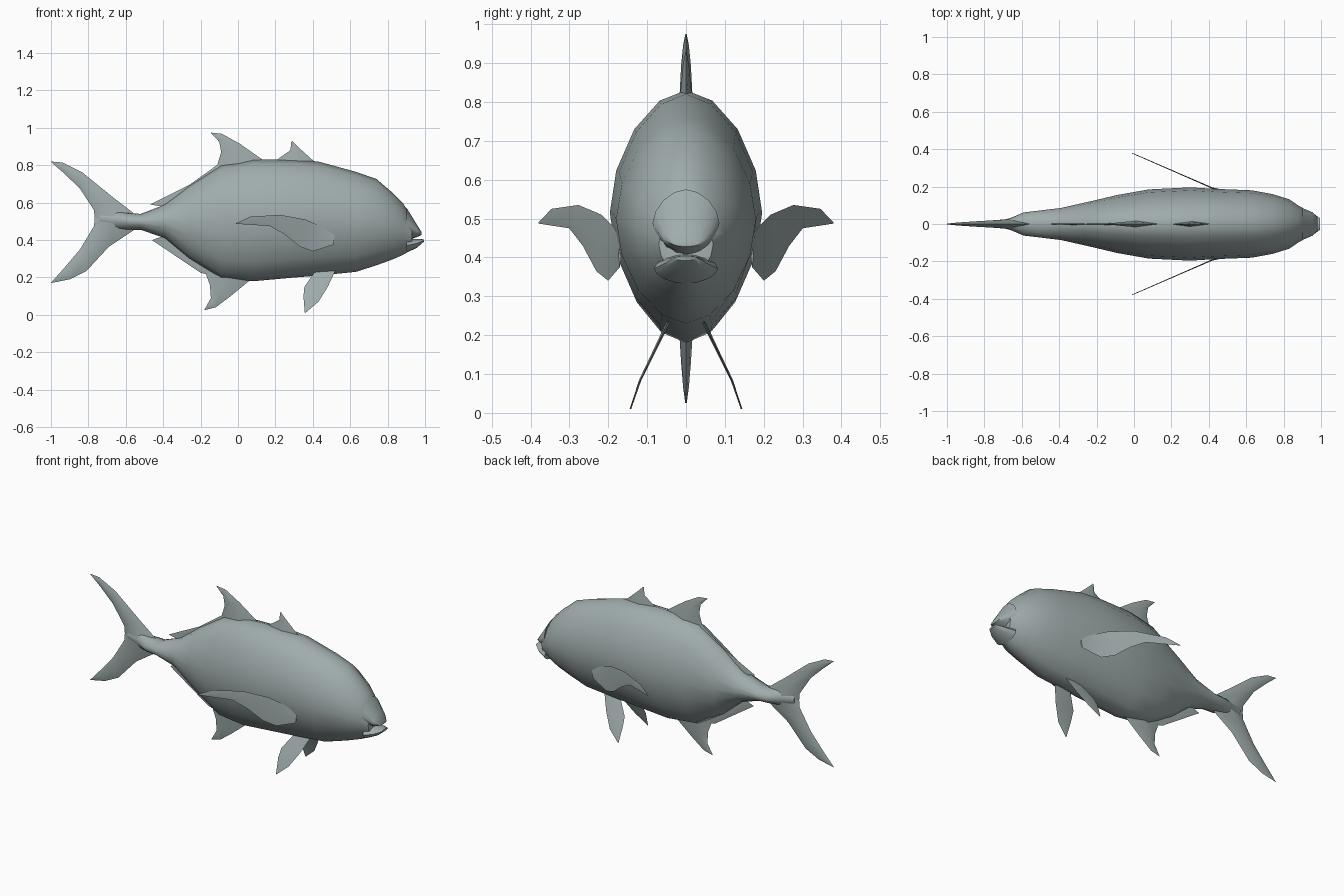
import bpy, bmesh, math

cube = bpy.data.objects.get("Cube")
if cube:
    bpy.data.objects.remove(cube)

skin = bpy.data.materials.new("grey_green_skin")
skin.use_nodes = True
COLOUR = (0.35, 0.41, 0.41, 1)
skin.diffuse_color = COLOUR
skin.node_tree.nodes["Principled BSDF"].inputs["Base Color"].default_value = COLOUR


def finish(name, bm, angle):
    bmesh.ops.recalc_face_normals(bm, faces=bm.faces)
    mesh = bpy.data.meshes.new(name)
    bm.to_mesh(mesh)
    bm.free()
    mesh.materials.append(skin)
    ob = bpy.data.objects.new(name, mesh)
    bpy.context.collection.objects.link(ob)
    bpy.ops.object.select_all(action="DESELECT")
    ob.select_set(True)
    bpy.context.view_layer.objects.active = ob
    bpy.ops.object.shade_smooth_by_angle(angle=math.radians(angle))
    return ob


def spow(v, p):
    return math.copysign(abs(v) ** p, v)


def loft(name, sections, sides=16, power=1.11):
    """Skin rounded rings given as (x, bottom, top, half width)."""
    bm = bmesh.new()
    rings = []
    for x, low, high, wide in sections:
        mid, half = (low + high) / 2, (high - low) / 2
        angles = [2 * math.pi * i / sides for i in range(sides)]
        rings.append([bm.verts.new((x, wide * spow(math.cos(a), power),
                                    mid + half * spow(math.sin(a), power)))
                      for a in angles])
    for a, b in zip(rings, rings[1:]):
        for i in range(sides):
            j = (i + 1) % sides
            bm.faces.new((a[i], a[j], b[j], b[i]))
    bm.faces.new(rings[0])
    bm.faces.new(rings[-1])
    return finish(name, bm, 50)


def fin(name, lead, trail, root, tip=0.002, bend=None, side=1):
    """Blade between two edges of (x, z) points, thickest along its middle."""
    bm = bmesh.new()
    rows = []
    for i, (a, b) in enumerate(zip(lead, trail)):
        t = root + (tip - root) * i / (len(lead) - 1)
        mid = ((a[0] + b[0]) / 2, (a[1] + b[1]) / 2)
        row = []
        for (x, z), dy in ((a, 0), (mid, t), (b, 0), (mid, -t)):
            y = bend(x, z) if bend else 0
            row.append(bm.verts.new((x, side * (y + dy), z)))
        rows.append(row)
    for a, b in zip(rows, rows[1:]):
        for i in range(4):
            j = (i + 1) % 4
            bm.faces.new((a[i], a[j], b[j], b[i]))
    bm.faces.new(rows[0])
    bmesh.ops.remove_doubles(bm, verts=bm.verts, dist=0.0005)
    return finish(name, bm, 60)


# Body and jaws
loft("body", [
    (-0.74, 0.485, 0.545, 0.012), (-0.66, 0.46, 0.555, 0.032),
    (-0.59, 0.455, 0.545, 0.062), (-0.52, 0.455, 0.54, 0.07),
    (-0.39, 0.41, 0.59, 0.086), (-0.26, 0.30, 0.69, 0.115),
    (-0.09, 0.195, 0.80, 0.155), (0.08, 0.18, 0.83, 0.185),
    (0.30, 0.20, 0.83, 0.196), (0.43, 0.21, 0.82, 0.188),
    (0.63, 0.23, 0.765, 0.18), (0.74, 0.265, 0.727, 0.16),
    (0.83, 0.298, 0.65, 0.132), (0.88, 0.32, 0.60, 0.098),
    (0.93, 0.348, 0.52, 0.07)])
loft("upper_jaw", [(0.90, 0.40, 0.575, 0.086), (0.955, 0.415, 0.485, 0.062),
                   (0.982, 0.428, 0.442, 0.035)])
loft("lower_jaw", [(0.90, 0.332, 0.41, 0.082), (0.955, 0.358, 0.406, 0.06),
                   (0.995, 0.392, 0.404, 0.03)])

# Forked tail
fin("tail_upper_lobe",
    [(-0.54, 0.53), (-0.67, 0.63), (-0.83, 0.76), (-0.94, 0.815), (-1, 0.82)],
    [(-0.765, 0.50), (-0.77, 0.56), (-0.845, 0.675), (-0.93, 0.757), (-1, 0.818)], 0.028)
fin("tail_lower_lobe",
    [(-0.54, 0.465), (-0.69, 0.365), (-0.81, 0.235), (-0.90, 0.19), (-1, 0.17)],
    [(-0.765, 0.535), (-0.77, 0.475), (-0.845, 0.35), (-0.93, 0.25), (-1, 0.172)], 0.028)

# Fins along the back and belly
fin("front_dorsal_fin", [(0.43, 0.80), (0.33, 0.89), (0.29, 0.93)],
    [(0.18, 0.81), (0.28, 0.88), (0.285, 0.925)], 0.016)
fin("main_dorsal_fin",
    [(0.16, 0.81), (0.01, 0.915), (-0.085, 0.968), (-0.145, 0.975)],
    [(-0.12, 0.77), (-0.09, 0.87), (-0.10, 0.925), (-0.145, 0.973)], 0.018)
fin("rear_dorsal_fin", [(-0.10, 0.81), (-0.26, 0.695), (-0.47, 0.59)],
    [(-0.10, 0.74), (-0.26, 0.64), (-0.38, 0.575)], 0.01)
fin("main_anal_fin",
    [(0.07, 0.19), (-0.04, 0.10), (-0.12, 0.04), (-0.18, 0.025)],
    [(-0.18, 0.24), (-0.15, 0.16), (-0.145, 0.09), (-0.18, 0.027)], 0.018)
fin("rear_anal_fin", [(-0.10, 0.20), (-0.20, 0.225), (-0.46, 0.40)],
    [(-0.10, 0.28), (-0.24, 0.34), (-0.39, 0.425)], 0.01)


# Paired side and belly fins
def pectoral_bend(x, z):
    return 0.17 + max(0, 0.47 - x) * 0.435


def pelvic_bend(x, z):
    drop = max(0, 0.22 - z) / 0.21
    return 0.143 - 0.097 * (1 - drop) ** 1.3


for label, side in (("left", 1), ("right", -1)):
    fin(label + "_pectoral_fin",
        [(0.52, 0.435), (0.44, 0.475), (0.36, 0.51), (0.225, 0.535), (0.065, 0.525), (-0.01, 0.49)],
        [(0.51, 0.375), (0.40, 0.34), (0.33, 0.365), (0.25, 0.43), (0.17, 0.475), (-0.01, 0.487)],
        0.004, bend=pectoral_bend, side=side)
    fin(label + "_pelvic_fin",
        [(0.52, 0.235), (0.48, 0.15), (0.43, 0.07), (0.36, 0.01)],
        [(0.41, 0.23), (0.355, 0.15), (0.35, 0.10), (0.357, 0.01)],
        0.005, bend=pelvic_bend, side=side)
